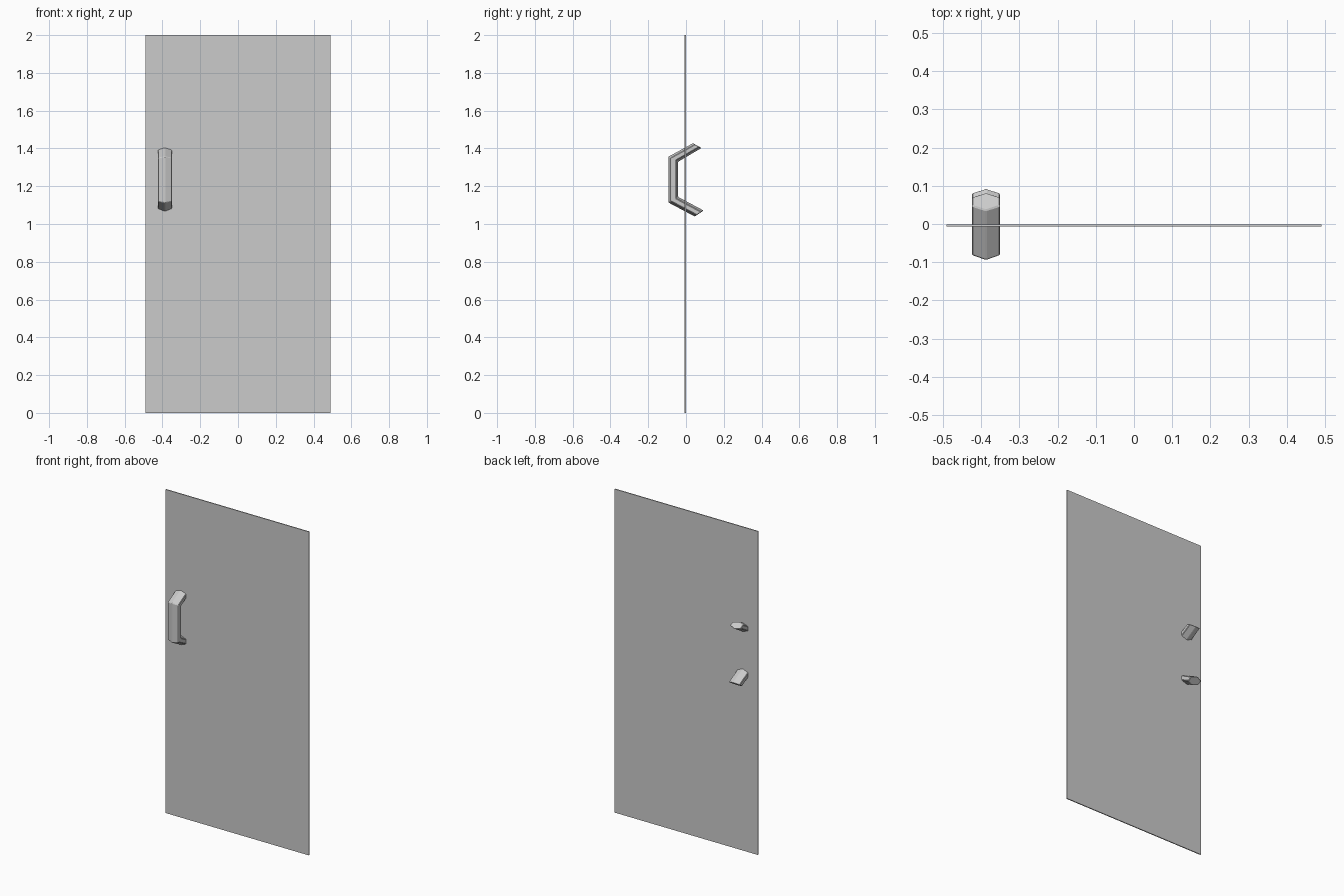
import bpy, bmesh

if "Cube" in bpy.data.objects:
    bpy.data.objects.remove(bpy.data.objects["Cube"])

# Thin door panel
bpy.ops.mesh.primitive_cube_add(size=1, location=(0, -0.004, 1))
door = bpy.context.object
door.name = "door_panel"
door.scale = (0.98, 0.006, 2)
bpy.ops.object.transform_apply(location=True, rotation=False, scale=True)

# Pull handle: flattened hexagonal section swept along a bent path.
# Each station gives the outer and inner ridge as (y, z).
X, HALF_W = -0.387, 0.037
stations = [((0.036, 1.428), (0.083, 1.402)),
            ((-0.094, 1.357), (-0.041, 1.329)),
            ((-0.094, 1.113), (-0.041, 1.144)),
            ((0.046, 1.039), (0.094, 1.072))]
section = [(0, 0), (1, 0.25), (1, 0.75), (0, 1), (-1, 0.75), (-1, 0.25)]

bm = bmesh.new()
rings = []
for (oy, oz), (iy, iz) in stations:
    rings.append([bm.verts.new((X + sx * HALF_W, oy + t * (iy - oy), oz + t * (iz - oz)))
                  for sx, t in section])
for a, b in zip(rings, rings[1:]):
    for i in range(6):
        j = (i + 1) % 6
        bm.faces.new((a[i], a[j], b[j], b[i]))
bm.faces.new(rings[0])
bm.faces.new(rings[-1])
bmesh.ops.recalc_face_normals(bm, faces=bm.faces)
mesh = bpy.data.meshes.new("pull_handle")
bm.to_mesh(mesh)
bm.free()
handle = bpy.data.objects.new("pull_handle", mesh)
bpy.context.collection.objects.link(handle)

# Narrow chamfer on every handle edge
bevel = handle.modifiers.new("chamfer", 'BEVEL')
bevel.width = 0.003
bevel.segments = 1
bevel.limit_method = 'ANGLE'
bevel.angle_limit = 0.35
